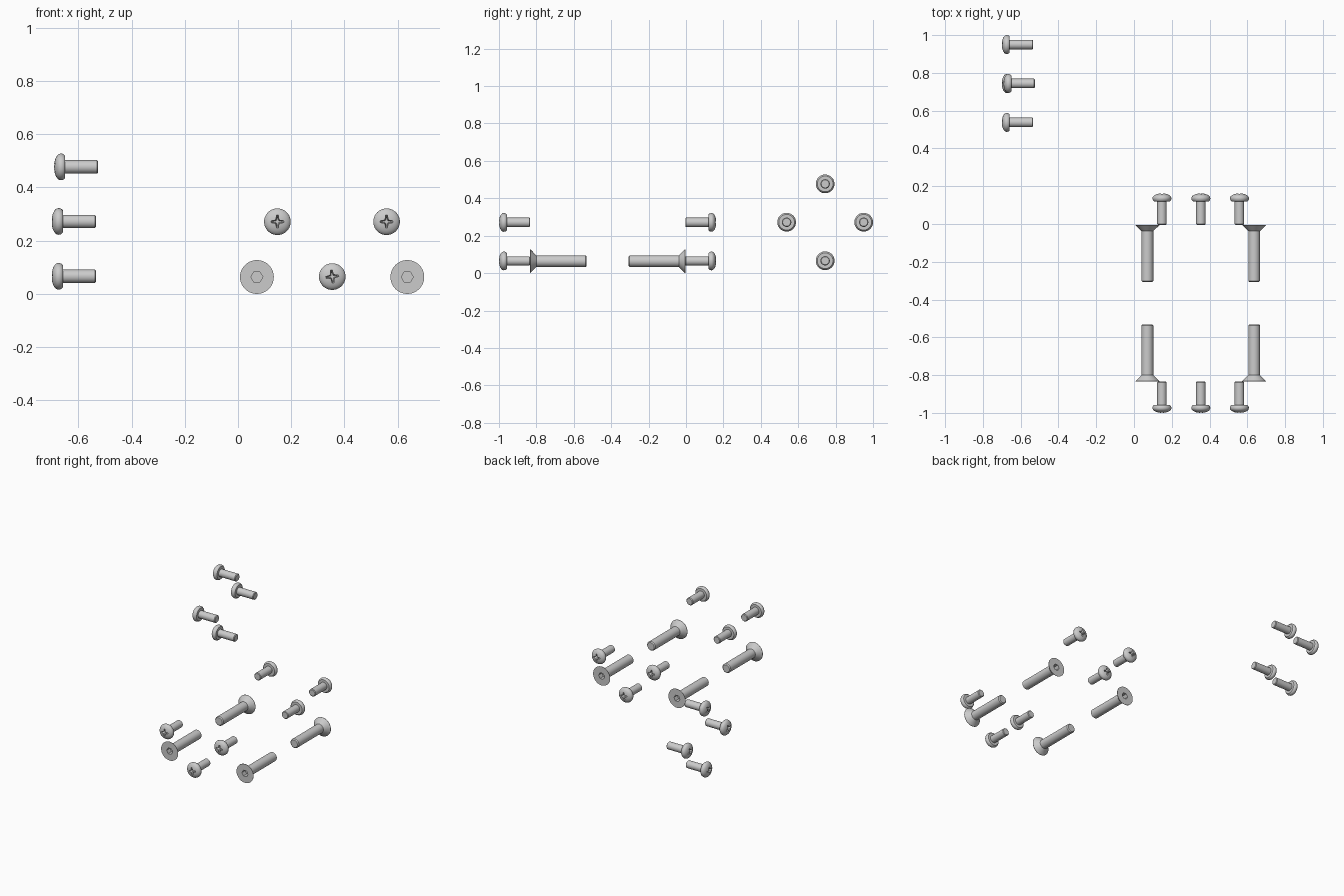
import bpy, bmesh
from math import pi, cos, sin, radians
from mathutils import Vector

if "Cube" in bpy.data.objects:
    bpy.data.objects.remove(bpy.data.objects["Cube"])


def mesh_object(name, bm):
    bmesh.ops.recalc_face_normals(bm, faces=bm.faces)
    me = bpy.data.meshes.new(name)
    bm.to_mesh(me)
    bm.free()
    ob = bpy.data.objects.new(name, me)
    bpy.context.collection.objects.link(ob)
    return ob


def lathe(name, profile, steps=40):
    """Spin a closed (radius, z) profile around z."""
    bm = bmesh.new()
    vs = [bm.verts.new((r, 0, z)) for r, z in profile]
    es = [bm.edges.new(p) for p in zip(vs, vs[1:])]
    bmesh.ops.spin(bm, geom=vs + es, cent=(0, 0, 0), axis=(0, 0, 1),
                   angle=2 * pi, steps=steps)
    bmesh.ops.remove_doubles(bm, verts=bm.verts, dist=1e-5)
    return mesh_object(name, bm)


def tapered_prism(name, outline, z_top, z_bottom, taper):
    """Prism of an outline that shrinks towards its bottom."""
    bm = bmesh.new()
    top = [bm.verts.new((x, y, z_top)) for x, y in outline]
    low = [bm.verts.new((x * taper, y * taper, z_bottom)) for x, y in outline]
    bm.faces.new(top)
    bm.faces.new(low[::-1])
    n = len(top)
    for i in range(n):
        j = (i + 1) % n
        bm.faces.new((top[i], low[i], low[j], top[j]))
    return mesh_object(name, bm)


def carve(body, cutter):
    """Cut the drive recess and return the finished mesh."""
    mod = body.modifiers.new("recess", 'BOOLEAN')
    mod.operation = 'DIFFERENCE'
    mod.solver = 'EXACT'
    mod.object = cutter
    dg = bpy.context.evaluated_depsgraph_get()
    me = bpy.data.meshes.new_from_object(body.evaluated_get(dg))
    bpy.data.objects.remove(body)
    bpy.data.objects.remove(cutter)
    me.shade_smooth()
    me.set_sharp_from_angle(angle=radians(30))
    return me


# Pan head screw: domed head with its top at the origin, shank along -z
R, DOME, HEAD, LENGTH = 0.05, 0.025, 0.042, 0.166
dome = [(R * sin(a), -DOME + DOME * cos(a)) for a in [i * pi / 16 for i in range(9)]]
rim = [(0.0495, -0.031), (0.047, -0.037), (0.042, -HEAD)]
shank = [(0.025, -HEAD), (0.025, -LENGTH + 0.004), (0.021, -LENGTH), (0, -LENGTH)]
pan = lathe("pan_body", dome + rim + shank)

# Cross recess outline: four arms flaring into the centre
cross = []
for k in range(4):
    c, s = cos(k * pi / 2), sin(k * pi / 2)
    for x, y in [(0.029, -0.004), (0.029, 0.004), (0.013, 0.006), (0.0085, 0.0085), (0.006, 0.013)]:
        cross.append((x * c - y * s, x * s + y * c))
pan_mesh = carve(pan, tapered_prism("cross_cutter", cross, 0.01, -0.032, 0.5))

# Countersunk screw: flat cone head with a hexagon socket
sunk = lathe("sunk_body", [(0, 0), (0.0635, 0), (0.0635, -0.002), (0.031, -0.034),
                           (0.031, -0.297), (0.025, -0.303), (0, -0.303)])
hexagon = [(0.0225 * cos(i * pi / 3), 0.0225 * sin(i * pi / 3)) for i in range(6)]
sunk_mesh = carve(sunk, tapered_prism("hex_cutter", hexagon, 0.01, -0.035, 1.0))


def place(name, me, loc, facing, roll=0):
    ob = bpy.data.objects.new(name, me)
    bpy.context.collection.objects.link(ob)
    ob.location = loc
    rot = {'front': (pi / 2, 0, 0), 'back': (-pi / 2, 0, 0), 'left': (0, -pi / 2, 0)}[facing]
    ob.rotation_euler = rot
    if roll:
        ob.rotation_euler.rotate_axis('Z', radians(roll))


# Front and back sets, mirrored about the plane y = MID
MID = -0.419
for facing, side in (('front', -1), ('back', 1)):
    for i, (x, z, roll) in enumerate([(0.148, 0.271, 0), (0.354, 0.065, 8), (0.558, 0.271, 0)]):
        place(f"{facing}_pan_screw_{i + 1}", pan_mesh, (x, MID + side * 0.581, z), facing, roll)
    for i, x in enumerate([0.071, 0.636]):
        place(f"{facing}_countersunk_screw_{i + 1}", sunk_mesh, (x, MID + side * 0.415, 0.0635), facing)

# Left set: four pan head screws in a diamond
for i, (x, y, z, roll) in enumerate([(-0.70, 0.95, 0.272, 20), (-0.70, 0.538, 0.272, 20),
                                     (-0.70, 0.744, 0.066, 8), (-0.691, 0.744, 0.477, 35)]):
    place(f"left_pan_screw_{i + 1}", pan_mesh, (x, y, z), 'left', roll)
